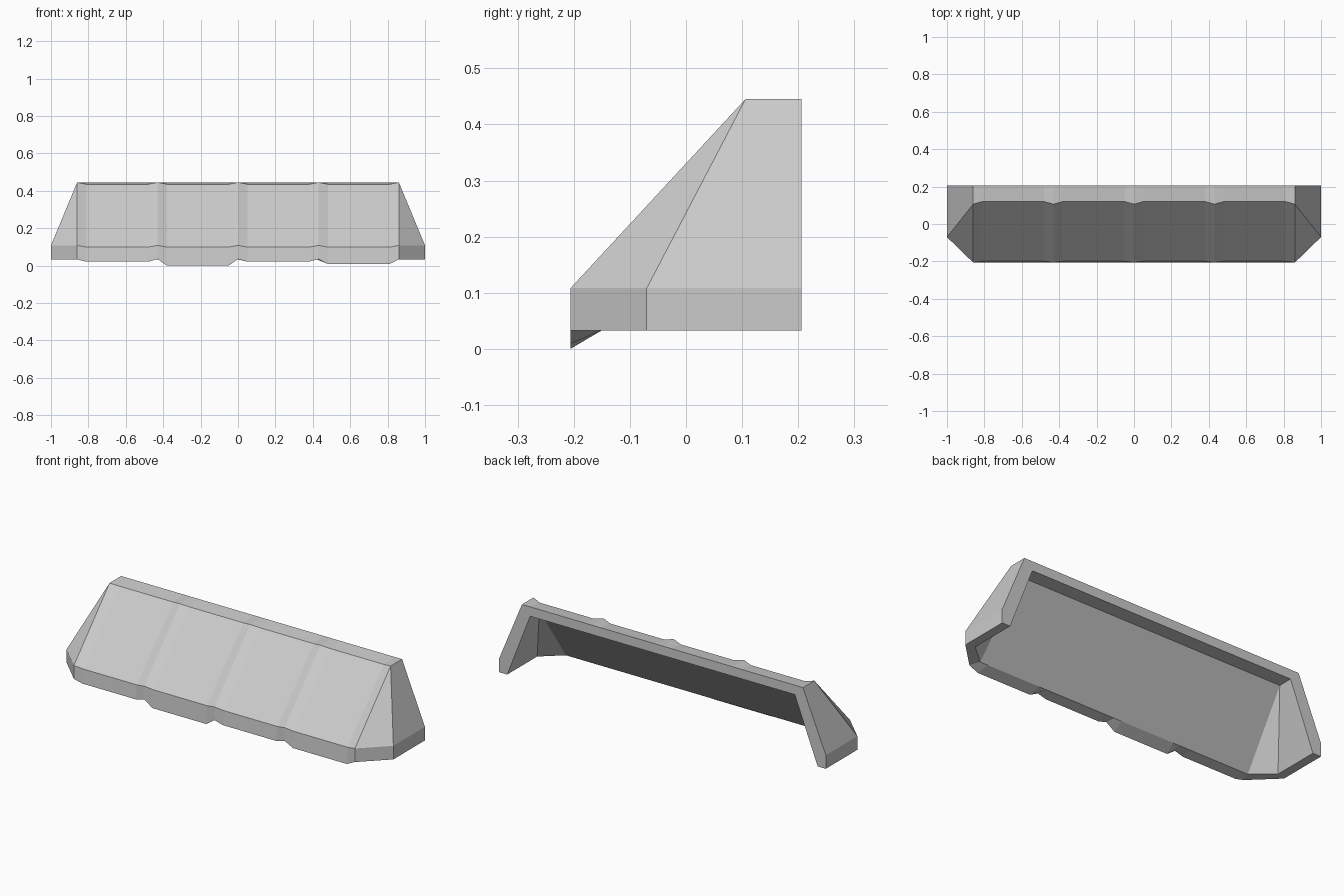
import bpy, bmesh, math

if "Cube" in bpy.data.objects:
    bpy.data.objects.remove(bpy.data.objects["Cube"])

Y = 0.206   # half depth
TOP = 0.445
RIM = 0.033  # underside level of the rim


def column(x, ridge, lip):
    """Closed cross-section of the awning; ridges stand proud of the panels."""
    k = max(-1, min(1, x / 0.86))
    fascia = (x, -Y, 0.108) if ridge else (x, -0.199, 0.099)
    crest = (x, 0.106, TOP) if ridge else (x, 0.120, 0.435)
    return [(x, -Y, lip), fascia, crest, (x, Y, TOP),
            (0.81 * k, Y, 0.393), (0.81 * k, 0.125, 0.393), (0.84 * k, -0.15, RIM)]


def end_rings(s):
    """Cut corner and rear edge of a side, collapsing onto the end column."""
    a, b, c, d, e, f, g = column(0.86 * s, True, RIM)
    corner = [(s, -0.07, RIM), (s, -0.07, 0.108), c, d, e, f, (0.95 * s, -0.055, RIM)]
    rear = [(s, Y, RIM), (s, Y, 0.108), d, d, e, e, (0.95 * s, Y, RIM)]
    return [corner, rear]


# Four panels between five ridges, each panel with its own lip height
rings = end_rings(-1)[::-1]
for i, lip in enumerate([0.021, 0.0, 0.021, 0.009]):
    x = -0.86 + 0.43 * i
    rings.append(column(x, True, 0.035 if i else RIM))
    rings.append(column(x + 0.05, False, lip))
    rings.append(column(x + 0.38, False, lip))
rings.append(column(0.86, True, RIM))
rings += end_rings(1)

# Skin the rings into one shell, open at the back and below
bm = bmesh.new()
loops = [[bm.verts.new(p) for p in ring] for ring in rings]
n = len(loops[0])
for l0, l1 in zip(loops, loops[1:]):
    for j in range(n):
        k = (j + 1) % n
        bm.faces.new((l0[j], l0[k], l1[k], l1[j]))
bm.faces.new(loops[0])
bm.faces.new(loops[-1][::-1])
bmesh.ops.remove_doubles(bm, verts=bm.verts, dist=0.0005)
bmesh.ops.dissolve_limit(bm, angle_limit=math.radians(0.3), verts=bm.verts, edges=bm.edges)
bmesh.ops.recalc_face_normals(bm, faces=bm.faces)

mesh = bpy.data.meshes.new("awning")
bm.to_mesh(mesh)
bm.free()
awning = bpy.data.objects.new("awning", mesh)
bpy.context.collection.objects.link(awning)
